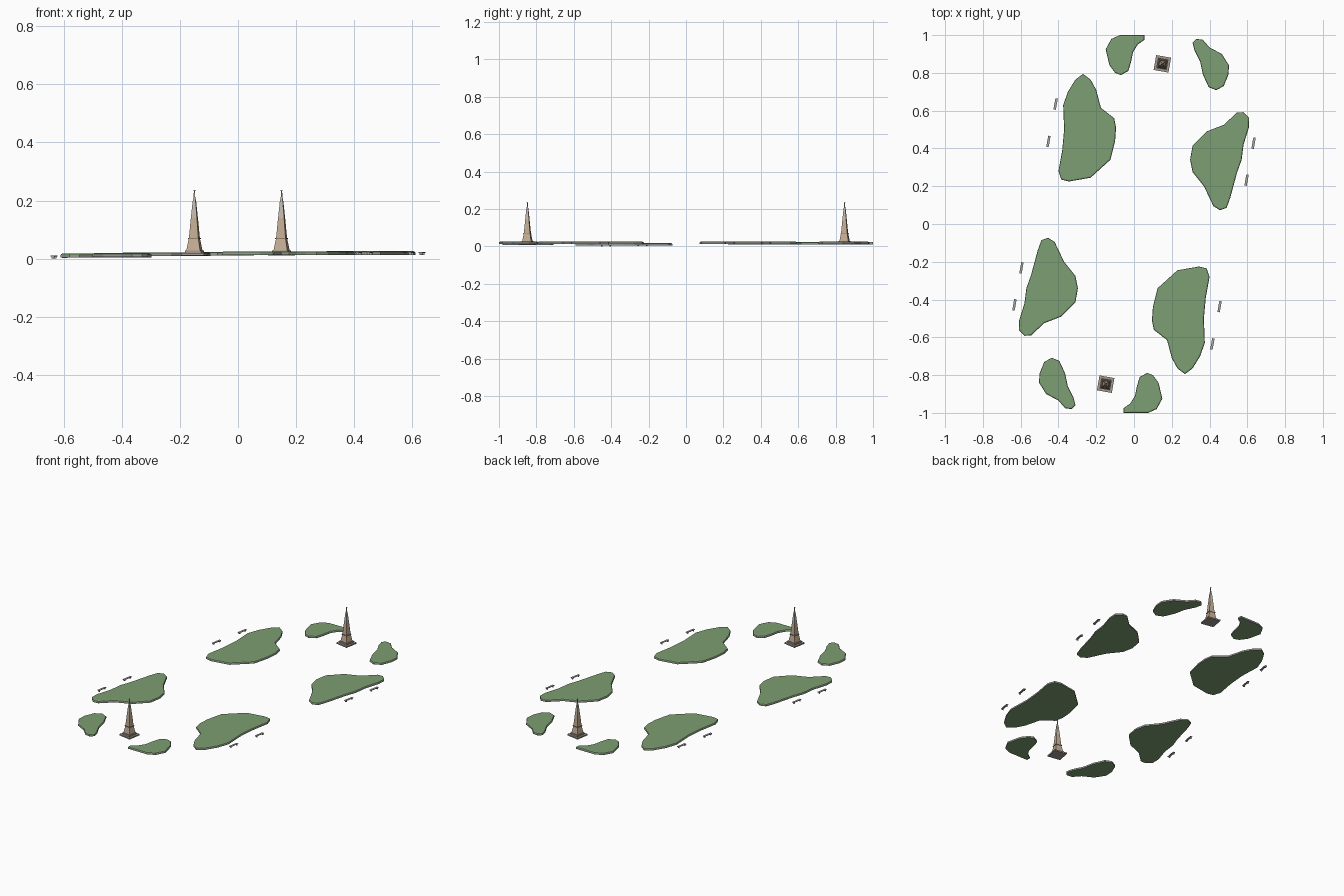
import bpy, bmesh, math
from mathutils import Matrix

if "Cube" in bpy.data.objects:
    bpy.data.objects.remove(bpy.data.objects["Cube"], do_unlink=True)


def material(name, color):
    m = bpy.data.materials.new(name)
    m.use_nodes = True
    rgba = (*color, 1)
    m.diffuse_color = rgba
    m.node_tree.nodes["Principled BSDF"].inputs["Base Color"].default_value = rgba
    return m


grass = material("grass green", (0.205, 0.345, 0.17))
kerb = material("grey kerb stone", (0.32, 0.32, 0.3))
tan = material("tan stone", (0.54, 0.41, 0.29))
pale = material("pale stone", (0.53, 0.49, 0.43))
plinth = material("grey brown plinth", (0.37, 0.32, 0.28))
brown = material("brown gallery", (0.3, 0.2, 0.13))
metal = material("bench grey", (0.4, 0.39, 0.37))

TILT = Matrix.Rotation(math.radians(-10), 4, "Z")
HALF_TURN = Matrix.Rotation(math.pi, 4, "Z")


def finish(name, bm, mats, matrix):
    bmesh.ops.recalc_face_normals(bm, faces=bm.faces)
    mesh = bpy.data.meshes.new(name)
    bm.to_mesh(mesh)
    bm.free()
    for m in mats:
        mesh.materials.append(m)
    obj = bpy.data.objects.new(name, mesh)
    obj.matrix_world = matrix
    bpy.context.collection.objects.link(obj)


def box(bm, center, size, mat=0):
    made = bmesh.ops.create_cube(bm, size=1, matrix=Matrix.Translation(center)
                                 @ Matrix.Diagonal((*size, 1)))
    for f in {f for v in made["verts"] for f in v.link_faces}:
        f.material_index = mat


def frustum(bm, profile, mat_rule):
    """Square tower through (half width, height) steps."""
    rings = [[bm.verts.new((sx * w, sy * w, z))
              for sx, sy in ((-1, -1), (1, -1), (1, 1), (-1, 1))] for w, z in profile]
    bm.faces.new(rings[0])
    bm.faces.new(rings[-1])
    for low, high in zip(rings, rings[1:]):
        for i in range(4):
            j = (i + 1) % 4
            bm.faces.new((low[i], low[j], high[j], high[i]))
    for f in bm.faces:
        f.material_index = mat_rule(f.calc_center_median().z)


def lawn(name, outline, base, matrix):
    """Planted bed: upright kerb with a rounded grass edge above it."""
    bm = bmesh.new()
    bottom = bm.faces.new([bm.verts.new((x, y, 0)) for x, y in outline])
    made = bmesh.ops.extrude_face_region(bm, geom=[bottom], use_keep_orig=True)["geom"]
    bmesh.ops.translate(bm, vec=(0, 0, 0.008),
                        verts=[v for v in made if isinstance(v, bmesh.types.BMVert)])
    bmesh.ops.recalc_face_normals(bm, faces=bm.faces)
    for f in bm.faces:
        f.material_index = 1 if abs(f.normal.z) < 0.5 else 0
    top = max(bm.faces, key=lambda f: f.calc_center_median().z)
    for thickness, depth in ((0.002, 0.003), (0.006, 0.002)):
        ring = bmesh.ops.inset_region(bm, faces=[top], thickness=thickness, depth=depth)
        for f in ring["faces"]:
            f.material_index = 0
    finish(name, bm, [grass, kerb], Matrix.Translation((0, 0, base)) @ matrix)


def bench(name, x, y, base):
    bm = bmesh.new()
    box(bm, (0, 0, 0.009), (0.013, 0.06, 0.003))
    for side in (-1, 1):
        box(bm, (0, side * 0.023, 0.004), (0.01, 0.005, 0.008))
    finish(name, bm, [metal], Matrix.Translation((x, y, base)) @ TILT)


def tower(name, x, y):
    bm = bmesh.new()
    # tapering shaft, narrow spire and cap
    frustum(bm, [(0.024, 0.028), (0.0165, 0.07), (0.0105, 0.14),
                 (0.0055, 0.195), (0.0025, 0.213), (0.0015, 0.235)],
            lambda z: 0 if z < 0.14 else 1)
    # plinth steps and gallery
    box(bm, (0, 0, 0.015), (0.08, 0.08, 0.008), 2)
    box(bm, (0, 0, 0.024), (0.056, 0.056, 0.010), 2)
    box(bm, (0, 0, 0.07), (0.039, 0.039, 0.004), 3)
    box(bm, (0, 0, 0.235), (0.006, 0.006, 0.003), 1)
    finish(name, bm, [tan, pale, plinth, brown], Matrix.Translation((x, y, 0)) @ TILT)


# Bed outlines
large = [(-.27, .795), (-.23, .765), (-.2, .71), (-.175, .615), (-.105, .56), (-.095, .51),
         (-.1, .44), (-.125, .34), (-.23, .245), (-.345, .225), (-.385, .235), (-.4, .28),
         (-.38, .39), (-.37, .5), (-.375, .63), (-.35, .7), (-.31, .765)]
slender = [(.545, .59), (.58, .592), (.61, .56), (.608, .51), (.58, .42), (.57, .34),
           (.545, .27), (.51, .14), (.49, .085), (.455, .073), (.42, .095), (.37, .2),
           (.31, .275), (.297, .34), (.31, .415), (.385, .49), (.475, .525)]
hooked = [(.055, 1), (-.075, 1), (-.12, .98), (-.15, .925), (-.13, .84), (-.1, .8),
          (-.07, .788), (-.03, .81), (-.015, .86), (-.005, .91), (.02, .95), (.055, .975)]
bean = [(.31, .96), (.33, .98), (.365, .975), (.4, .935), (.465, .9), (.503, .84), (.5, .79),
        (.475, .73), (.435, .708), (.395, .725), (.365, .79), (.35, .86), (.32, .92)]

# Each bed has a back copy and a half-turned front copy: (outline, back base, front base)
for name, outline, back, front in (("large_lawn", large, .009, .012),
                                   ("slender_lawn", slender, .013, .005),
                                   ("hooked_lawn", hooked, .011, .012),
                                   ("bean_lawn", bean, .012, .006)):
    lawn("back_" + name, outline, back, Matrix.Identity(4))
    lawn("front_" + name, outline, front, HALF_TURN)

# Benches along the outer sides
for i, (x, y, back, front) in enumerate(((-.453, .437, .01, .012), (-.415, .635, .01, .012),
                                         (.633, .428, .013, 0), (.596, .233, .013, .002))):
    bench(f"back_bench_{i + 1}", x, y, back)
    bench(f"front_bench_{i + 1}", -x, -y, front)

tower("back_tower", 0.15, 0.848)
tower("front_tower", -0.15, -0.848)
